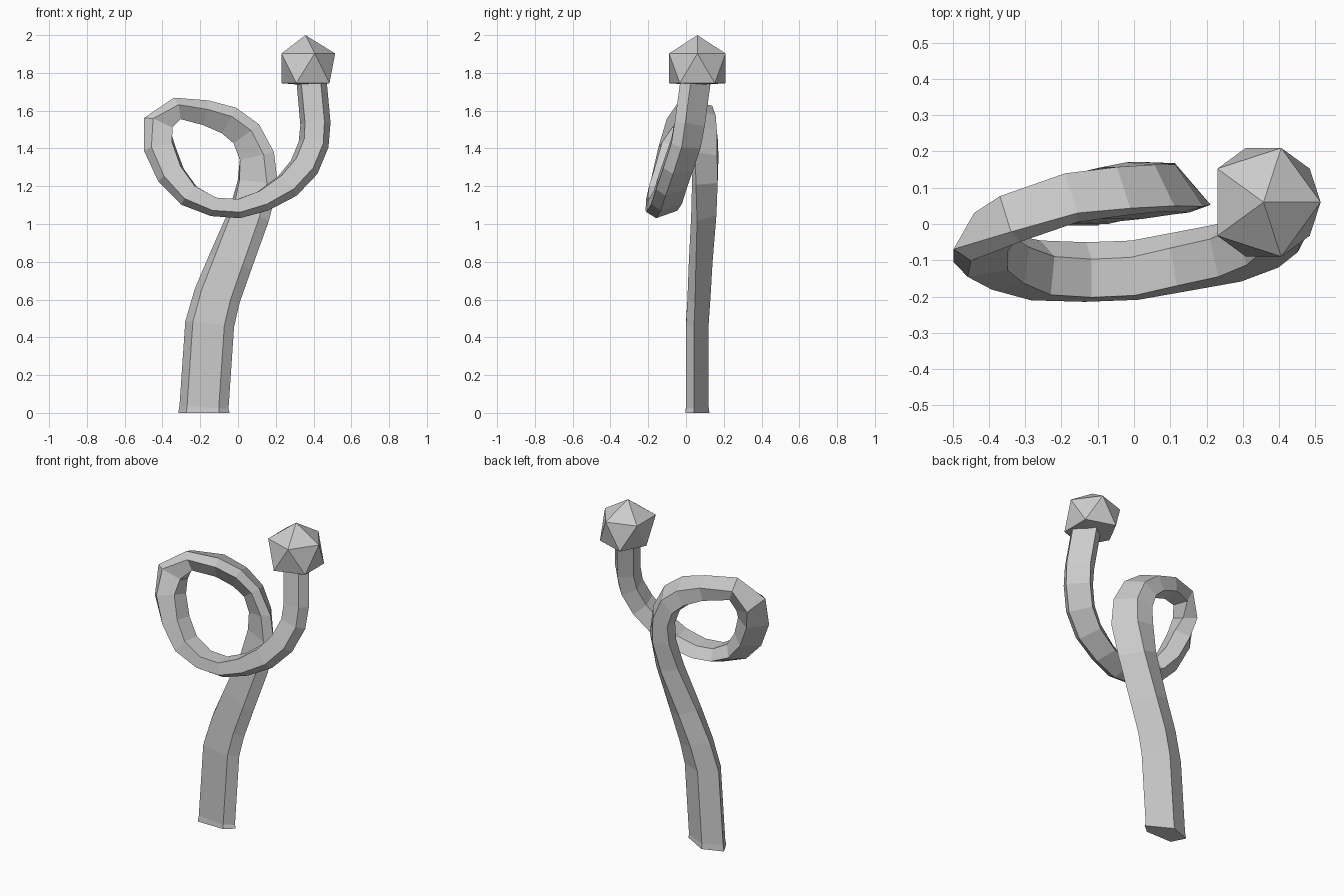
import bpy
import bmesh
from math import cos, sin, radians
from mathutils import Vector

cube = bpy.data.objects.get("Cube")
if cube:
    bpy.data.objects.remove(cube)

# One plain grey for everything
grey = bpy.data.materials.new("plain grey")
grey.use_nodes = True
colour = (0.6, 0.6, 0.6, 1)
grey.diffuse_color = colour
grey.node_tree.nodes["Principled BSDF"].inputs["Base Color"].default_value = colour


def add_object(name, bm):
    """Turn a bmesh into a flat shaded object."""
    bmesh.ops.recalc_face_normals(bm, faces=bm.faces)
    mesh = bpy.data.meshes.new(name)
    bm.to_mesh(mesh)
    bm.free()
    mesh.materials.append(grey)
    obj = bpy.data.objects.new(name, mesh)
    bpy.context.collection.objects.link(obj)
    return obj


def sweep(name, path, section):
    """Sweep a section along rows of (x, y, z, outward half-width, depth half-width, twist)."""
    bm = bmesh.new()
    centres = [Vector(row[:3]) for row in path]
    rings = []
    last = len(path) - 1
    for i, (x, y, z, wide, deep, twist) in enumerate(path):
        before = centres[max(i - 1, 0)]
        after = centres[min(i + 1, last)]
        tangent = (after - before).normalized()
        if i == 0:
            tangent = Vector((0, 0, 1))
        back = Vector((0, 1, 0))
        back = (back - tangent * back.dot(tangent)).normalized()
        out = back.cross(tangent)
        # Twisting turns the outer edge towards the front
        c, s = cos(radians(twist)), sin(radians(twist))
        out, back = out * c - back * s, back * c + out * s
        rings.append([bm.verts.new(centres[i] + out * u * wide + back * v * deep)
                      for u, v in section])
    count = len(section)
    for low, high in zip(rings, rings[1:]):
        for j in range(count):
            k = (j + 1) % count
            bm.faces.new((low[j], low[k], high[k], high[j]))
    bm.faces.new(rings[0][::-1])
    bm.faces.new(rings[-1])
    return add_object(name, bm)


# Five-sided section: flat front, two bevels, ridge at the back
pentagon = [(-0.69, -1), (0.6, -1), (1, -0.3), (-0.1, 1), (-1, 0.3)]

# Stalk rises, loops once towards the front, then rises to the knob
stalk_path = [
    (-0.18, 0.06, 0, 0.136, 0.064, 0),
    (-0.18, 0.06, 0.03, 0.13, 0.06, 0),
    (-0.15, 0.06, 0.47, 0.13, 0.06, 0),
    (-0.11, 0.07, 0.62, 0.125, 0.06, 2),
    (-0.04, 0.08, 0.8, 0.12, 0.06, 5),
    (0.06, 0.1, 1.05, 0.115, 0.06, 12),
    (0.105, 0.11, 1.22, 0.12, 0.057, 20),
    (0.1, 0.11, 1.36, 0.11, 0.055, 25),
    (0.045, 0.11, 1.48, 0.1, 0.055, 27),
    (-0.05, 0.1, 1.555, 0.09, 0.06, 27),
    (-0.18, 0.08, 1.6, 0.075, 0.065, 27),
    (-0.34, 0.02, 1.615, 0.065, 0.065, 25),
    (-0.425, -0.03, 1.52, 0.09, 0.065, 15),
    (-0.415, -0.07, 1.4, 0.088, 0.07, 10),
    (-0.355, -0.1, 1.26, 0.08, 0.075, 10),
    (-0.26, -0.125, 1.15, 0.068, 0.08, 10),
    (-0.13, -0.13, 1.09, 0.055, 0.08, 10),
    (0, -0.125, 1.08, 0.055, 0.08, 10),
    (0.13, -0.1, 1.12, 0.062, 0.08, 10),
    (0.26, -0.075, 1.2, 0.075, 0.08, 8),
    (0.35, -0.04, 1.3, 0.08, 0.08, 4),
    (0.4, 0, 1.42, 0.08, 0.08, 0),
    (0.41, 0.02, 1.53, 0.08, 0.08, 0),
    (0.39, 0.05, 1.75, 0.08, 0.08, 0),
]
sweep("curled_stalk", stalk_path, pentagon)

# Faceted knob with a nearly flat underside
bm = bmesh.new()
bmesh.ops.create_icosphere(bm, subdivisions=1, radius=0.176)
for vert in bm.verts:
    vert.co += Vector((0.357, 0.06, 1.824))
    vert.co.x = max(vert.co.x, 0.23)
    vert.co.z = max(vert.co.z, 1.735)
add_object("faceted_knob", bm)
